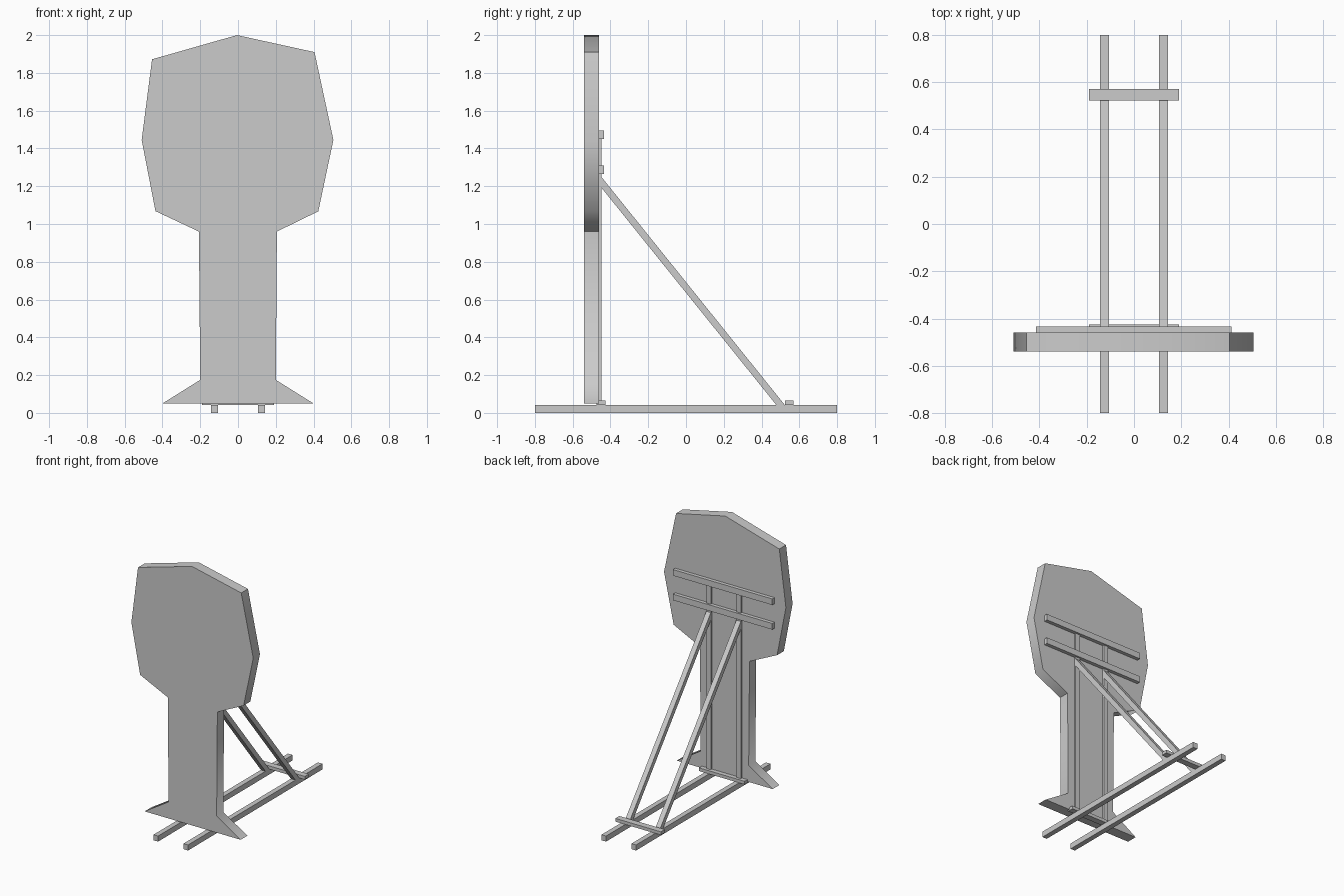
import bpy, bmesh, math
from mathutils import Vector

cube = bpy.data.objects.get("Cube")
if cube:
    bpy.data.objects.remove(cube, do_unlink=True)

GREY = (0.6, 0.6, 0.6, 1)
grey = bpy.data.materials.new("plain_grey")
grey.use_nodes = True
grey.diffuse_color = GREY
grey.node_tree.nodes["Principled BSDF"].inputs["Base Color"].default_value = GREY


def prism(name, outline, offset):
    """Extrude a flat outline of 3D points along an offset."""
    bm = bmesh.new()
    face = bm.faces.new([bm.verts.new(p) for p in outline])
    new = bmesh.ops.extrude_face_region(bm, geom=[face], use_keep_orig=True)["geom"]
    bmesh.ops.translate(bm, vec=Vector(offset),
                        verts=[v for v in new if isinstance(v, bmesh.types.BMVert)])
    bmesh.ops.recalc_face_normals(bm, faces=bm.faces)
    mesh = bpy.data.meshes.new(name)
    bm.to_mesh(mesh)
    bm.free()
    mesh.materials.append(grey)
    obj = bpy.data.objects.new(name, mesh)
    bpy.context.collection.objects.link(obj)
    return obj


def beam(name, x, y, z):
    """Square-cut timber given by its (low, high) extents."""
    corners = [(x[0], y[0], z[0]), (x[0], y[1], z[0]), (x[0], y[1], z[1]), (x[0], y[0], z[1])]
    return prism(name, corners, (x[1] - x[0], 0, 0))


# Cut-out board: head, neck and flared foot
outline = [(-0.005, 2.0), (0.405, 1.91), (0.505, 1.445), (0.425, 1.067),
           (0.206, 0.96), (0.2, 0.175), (0.4, 0.05), (-0.4, 0.05),
           (-0.2, 0.175), (-0.207, 0.96), (-0.437, 1.068), (-0.51, 1.445),
           (-0.455, 1.872)]
board = prism("board", [(x, -0.54, z) for x, z in outline], (0, 0.08, 0))
bpy.ops.object.select_all(action="DESELECT")
board.select_set(True)
bpy.context.view_layer.objects.active = board
bpy.ops.object.shade_smooth_by_angle(angle=math.radians(60))

# Paired timbers: floor rail, upright and sloping brace on each side
HALF = 0.019
for side, centre in (("left", 0.125), ("right", -0.125)):
    x = (centre - HALF, centre + HALF)
    beam(side + "_floor_rail", x, (-0.8, 0.8), (0, 0.042))
    beam(side + "_upright", x, (-0.475, -0.447), (0.05, 1.47))
    slope = [(-0.45, 1.195), (0.478, 0.042), (0.523, 0.042), (-0.45, 1.252)]
    prism(side + "_brace", [(x[0], y, z) for y, z in slope], (2 * HALF, 0, 0))

# Crossbars behind the head
for name, z in (("upper", 1.45), ("lower", 1.265)):
    beam(name + "_crossbar", (-0.415, 0.412), (-0.462, -0.433), (z, z + 0.046))

# Ties across the floor rails
for name, y in (("front", -0.473), ("rear", 0.523)):
    beam(name + "_tie", (-0.19, 0.19), (y, y + 0.047), (0.041, 0.065))
